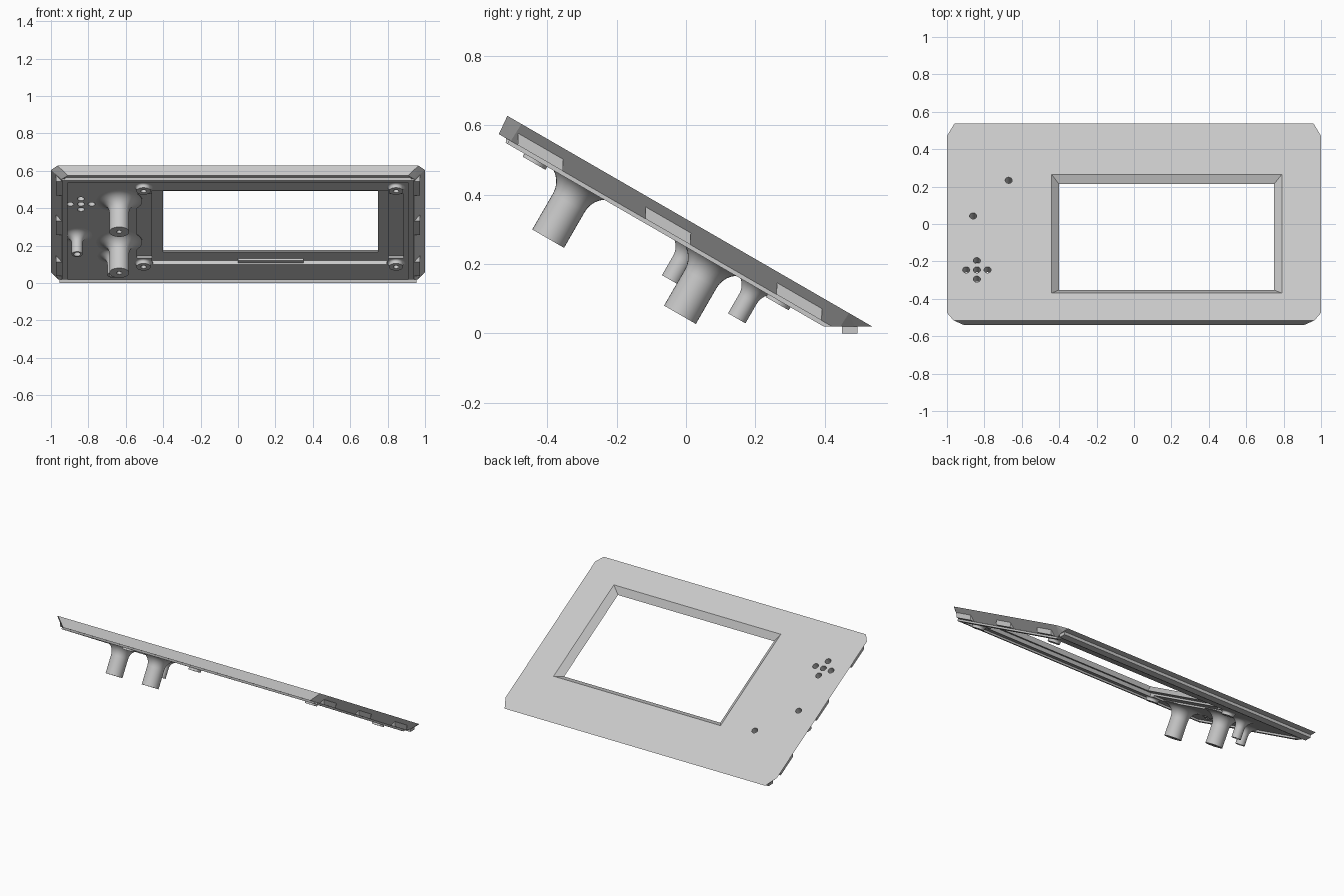
import bpy, bmesh, math
from mathutils import Matrix, Vector

cube = bpy.data.objects.get("Cube")
if cube:
    bpy.data.objects.remove(cube)

# Panel frame: x across, y down the slope, z out of the top face
TILT = Matrix.Translation((0, 0, 0.33)) @ Matrix.Rotation(math.radians(-30), 4, 'X')
FLOOR = 0.02
UNDER = -0.058      # underside of the plate

grey = bpy.data.materials.new("light_grey_plastic")
grey.use_nodes = True
colour = (0.58, 0.58, 0.58, 1)
grey.diffuse_color = colour
grey.node_tree.nodes["Principled BSDF"].inputs["Base Color"].default_value = colour


def finish(name, bm, matrix=TILT, smooth=False):
    bm.transform(matrix)
    bmesh.ops.recalc_face_normals(bm, faces=bm.faces)
    mesh = bpy.data.meshes.new(name)
    for f in bm.faces:
        f.smooth = smooth
    if smooth:
        for e in bm.edges:
            if len(e.link_faces) == 2 and e.calc_face_angle() > math.radians(35):
                e.smooth = False
    bm.to_mesh(mesh)
    bm.free()
    mesh.materials.append(grey)
    obj = bpy.data.objects.new(name, mesh)
    bpy.context.collection.objects.link(obj)
    return obj


def hull(name, points, clip=False, matrix=TILT):
    """Convex solid, optionally cut level at the floor height."""
    bm = bmesh.new()
    verts = [bm.verts.new(p) for p in points]
    bmesh.ops.convex_hull(bm, input=verts)
    bmesh.ops.dissolve_limit(bm, angle_limit=0.01, verts=bm.verts, edges=bm.edges)
    if clip:
        inv = matrix.inverted()
        bmesh.ops.bisect_plane(
            bm, geom=bm.verts[:] + bm.edges[:] + bm.faces[:],
            plane_co=inv @ Vector((0, 0, FLOOR)),
            plane_no=inv.to_3x3() @ Vector((0, 0, -1)), clear_outer=True)
        bmesh.ops.holes_fill(bm, edges=[e for e in bm.edges if e.is_boundary])
    return finish(name, bm, matrix)


def box(name, xs, ys, zs, clip=False, matrix=TILT):
    return hull(name, [(x, y, z) for x in xs for y in ys for z in zs], clip, matrix)


def lathe(name, x, y, profile, steps=32):
    """Spin (radius, z) points about the panel normal."""
    bm = bmesh.new()
    verts = [bm.verts.new((r, 0, z)) for r, z in profile]
    edges = [bm.edges.new(pair) for pair in zip(verts, verts[1:])]
    bmesh.ops.spin(bm, geom=verts + edges, cent=(0, 0, 0), axis=(0, 0, 1),
                   angle=math.tau, steps=steps)
    bmesh.ops.remove_doubles(bm, verts=bm.verts, dist=1e-5)
    return finish(name, bm, TILT @ Matrix.Translation((x, y, 0)), True)


def post(name, x, y, radius, fillet, end, bore, bore_end):
    """Hollow post with a flared root under the plate."""
    prof = [(radius + fillet, UNDER + 0.004)]
    for i in range(9):
        a = math.pi / 2 * i / 8
        prof.append((radius + fillet * (1 - math.sin(a)),
                     UNDER - fillet * (1 - math.cos(a))))
    prof += [(radius, end), (bore, end), (bore, bore_end)]
    if bore_end < UNDER:
        prof.append((0, bore_end))
    return lathe(name, x, y, prof)


def cut(target, cutters):
    for c in cutters:
        c.hide_render = True
        mod = target.modifiers.new("cut", 'BOOLEAN')
        mod.operation = 'DIFFERENCE'
        mod.solver = 'EXACT'
        mod.object = c
    deps = bpy.context.evaluated_depsgraph_get()
    deps.update()
    mesh = bpy.data.meshes.new_from_object(target.evaluated_get(deps))
    target.modifiers.clear()
    target.data = mesh
    for c in cutters:
        bpy.data.objects.remove(c)


# Main plate with undercut sides and clipped corners
outline = []
for s in (-1, 1):
    outline += [(s * 0.96, 0.62, 0), (s, 0.543, 0), (s, -0.548, 0), (s * 0.965, -0.595, 0),
                (s * 0.91, -0.59, UNDER), (s * 0.942, -0.55, UNDER),
                (s * 0.942, 0.54, UNDER), (s * 0.91, 0.62, UNDER)]
plate = hull("panel_plate", outline, clip=True)

# Bevelled window, display recess and side pockets
window = hull("window_cutter",
              [(x, y, 0.01) for x in (-0.451, 0.802) for y in (-0.438, 0.317)] +
              [(x, y, -0.036) for x in (-0.4, 0.747) for y in (-0.386, 0.265)])
recess = box("recess_cutter", (-0.46, 0.805), (-0.43, 0.36), (-0.035, -0.1))
pockets = box("pocket_cutter", (-0.54, 0.885), (-0.39, 0.29), (-0.047, -0.1))
cutters = [window, recess, pockets]

# Light holes and the cross of sound holes
LIGHTS = [(-0.86, 0.05), (-0.67, 0.27)]
SOUND = [(-0.84 + 0.057 * i, -0.283 + 0.057 * j)
         for i, j in ((0, 0), (1, 0), (-1, 0), (0, 1), (0, -1))]
for hx, hy in LIGHTS + SOUND:
    cutters.append(lathe("hole_cutter", hx, hy,
                         [(0, 0.02), (0.019, 0.02), (0.019, -0.1), (0, -0.1)], 20))
cut(plate, cutters)

# Posts and light tubes under the plate
for i, y in enumerate((-0.316, 0.123)):
    post(f"mounting_post_{i + 1}", -0.635, y, 0.053, 0.07, -0.248, 0.014, -0.15)
for i, (x, y) in enumerate(LIGHTS):
    post(f"light_tube_{i + 1}", x, y, 0.029, 0.052, -0.175, 0.019, UNDER + 0.002)

# Display standoffs at the recess corners
for x in (-0.505, 0.845):
    for y in (-0.46, 0.35):
        post("display_standoff", x, y, 0.038, 0.012, -0.08, 0.015, -0.062)
box("cable_ledge", (0, 0.35), (0.335, 0.362), (-0.034, -0.05))

# Raised rim along the front and sides, and the snap tabs
hull("front_rim", [(s * x, y, z) for s in (-1, 1)
                   for x, y, z in ((0.92, -0.568, -0.055), (0.93, -0.56, -0.07),
                                   (0.93, -0.53, -0.055), (0.93, -0.53, -0.07))])
for s, side in ((1, "left"), (-1, "right")):
    box(f"{side}_rim", (s * 0.912, s * 0.94), (-0.555, 0.6), (-0.05, -0.07), clip=True)
    for i, y in enumerate((-0.47, -0.045, 0.392)):
        hull(f"{side}_snap_tab_{i + 1}",
             [(s * x, y + d + shift, z) for x in (0.93, 0.972) for d in (-0.075, 0.075)
              for z, shift in ((-0.024, 0), (-0.058, 0.018))])

# Locating strip below the back edge
box("back_locating_strip", (-0.955, 0.955), (0.45, 0.495), (0, 0.025), matrix=Matrix())
